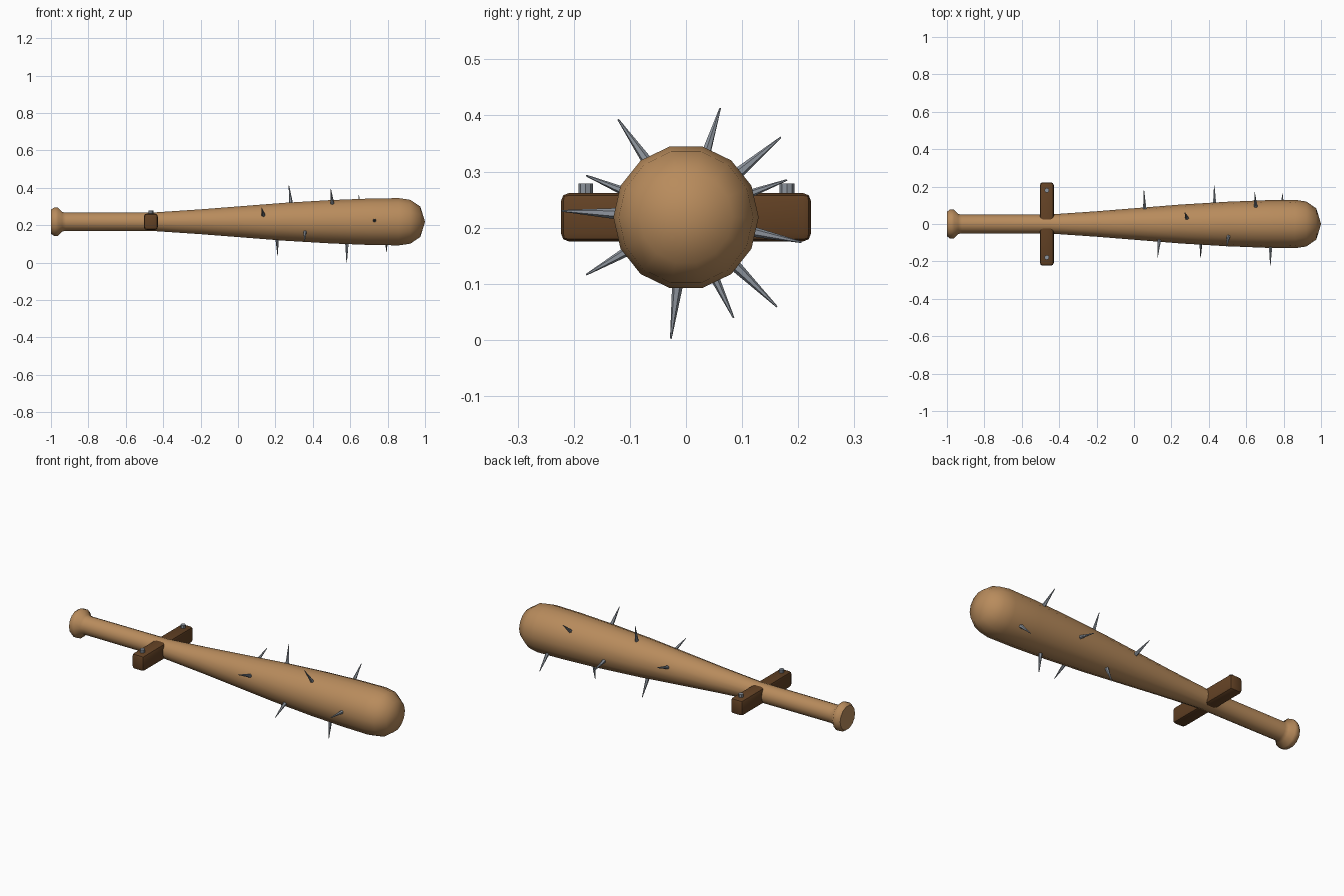
import bpy, bmesh, math
from mathutils import Vector

if "Cube" in bpy.data.objects:
    bpy.data.objects.remove(bpy.data.objects["Cube"])

AXIS_Z = 0.2185
SIDES = 14


def material(name, rgb):
    m = bpy.data.materials.new(name)
    m.diffuse_color = (*rgb, 1)
    m.use_nodes = True
    m.node_tree.nodes["Principled BSDF"].inputs["Base Color"].default_value = m.diffuse_color
    return m


WOOD = material("light wood", (0.48, 0.26, 0.108))
DARK = material("dark wood", (0.125, 0.054, 0.018))
STEEL = material("steel", (0.27, 0.30, 0.34))


def finish(bm, name, mat, smooth=None):
    bmesh.ops.recalc_face_normals(bm, faces=bm.faces)
    me = bpy.data.meshes.new(name)
    bm.to_mesh(me)
    bm.free()
    me.materials.append(mat)
    ob = bpy.data.objects.new(name, me)
    bpy.context.collection.objects.link(ob)
    if smooth:
        bpy.ops.object.select_all(action='DESELECT')
        ob.select_set(True)
        bpy.context.view_layer.objects.active = ob
        bpy.ops.object.shade_smooth_by_angle(angle=math.radians(smooth))
    return ob


def cone(name, start, end, r1, r2, sides, smooth=None):
    start, end = Vector(start), Vector(end)
    d = end - start
    bm = bmesh.new()
    bmesh.ops.create_cone(bm, cap_ends=True, segments=sides, radius1=r1, radius2=r2, depth=d.length)
    mat = d.to_track_quat('Z', 'Y').to_matrix().to_4x4()
    mat.translation = (start + end) / 2
    bm.transform(mat)
    return finish(bm, name, STEEL, smooth)


# Bat body: (x, radius) profile turned about the long axis
PROFILE = [(-1.0, 0.066), (-0.984, 0.077), (-0.962, 0.077), (-0.94, 0.053), (-0.92, 0.05),
           (-0.45, 0.051), (-0.2, 0.068), (0.0, 0.084), (0.25, 0.104), (0.5, 0.119),
           (0.7, 0.127), (0.86, 0.1295), (0.922, 0.12), (0.975, 0.083)]


def bat_radius(x):
    for (x0, r0), (x1, r1) in zip(PROFILE, PROFILE[1:]):
        if x0 <= x <= x1:
            return r0 + (r1 - r0) * (x - x0) / (x1 - x0)


bm = bmesh.new()
rings = []
for x, r in PROFILE:
    rings.append([bm.verts.new((x, r * math.cos(2 * math.pi * i / SIDES),
                                AXIS_Z + r * math.sin(2 * math.pi * i / SIDES)))
                  for i in range(SIDES)])
for a, b in zip(rings, rings[1:]):
    for i in range(SIDES):
        j = (i + 1) % SIDES
        bm.faces.new((a[i], a[j], b[j], b[i]))
bm.faces.new(rings[0])
tip = bm.verts.new((1.0, 0, AXIS_Z))
for i in range(SIDES):
    bm.faces.new((rings[-1][i], rings[-1][(i + 1) % SIDES], tip))
finish(bm, "bat_body", WOOD, 50)

# Cross guard: bevelled bar through the handle
bm = bmesh.new()
bmesh.ops.create_cube(bm, size=1)
for v in bm.verts:
    v.co = Vector((v.co.x * 0.074 - 0.466, v.co.y * 0.446, v.co.z * 0.087 + AXIS_Z))
bmesh.ops.bevel(bm, geom=bm.edges[:], offset=0.015, segments=2, profile=0.5, affect='EDGES')
finish(bm, "cross_guard", DARK, 30)

# Nail heads on the guard
for side, y in (("left", -0.179), ("right", 0.18)):
    cone("guard_nail_" + side, (-0.466, y, 0.25), (-0.466, y, 0.279), 0.013, 0.013, 8)

# Spikes: (base x, tip x, tip y, tip z), each pointing out from the axis
SPIKES = [(0.506, 0.496, -0.121, 0.393), (0.285, 0.272, 0.061, 0.413),
          (0.652, 0.645, 0.169, 0.361), (0.058, 0.053, 0.180, 0.285),
          (0.431, 0.429, 0.206, 0.174), (0.795, 0.793, 0.162, 0.059),
          (0.208, 0.212, 0.085, 0.039), (0.582, 0.581, -0.027, 0.002),
          (0.358, 0.356, -0.178, 0.116), (0.730, 0.729, -0.222, 0.230),
          (0.137, 0.126, -0.178, 0.293)]
for n, (bx, tx, y, z) in enumerate(SPIKES, 1):
    out = Vector((0, y, z - AXIS_Z)).normalized()
    base = Vector((bx, 0, AXIS_Z)) + out * (bat_radius(bx) - 0.015)
    cone(f"spike_{n}", base, (tx, y, z), 0.011, 0.0015, 6)
